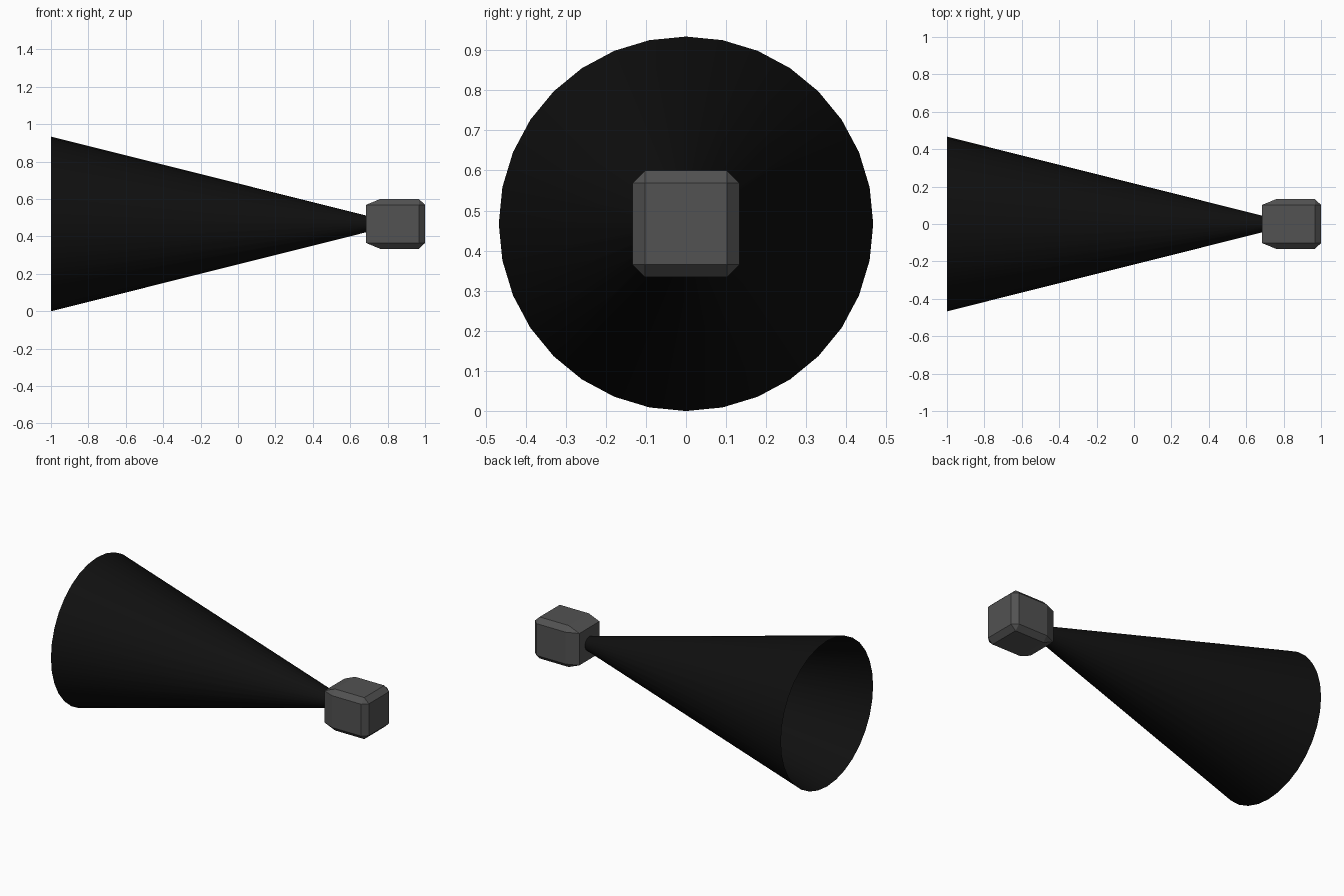
import bpy, bmesh
from math import pi
from mathutils import Matrix

if "Cube" in bpy.data.objects:
    bpy.data.objects.remove(bpy.data.objects["Cube"])

CZ = 0.467  # height of the common axis


def finish(bm, name, grey):
    bmesh.ops.recalc_face_normals(bm, faces=bm.faces)
    me = bpy.data.meshes.new(name)
    bm.to_mesh(me)
    bm.free()
    ob = bpy.data.objects.new(name, me)
    bpy.context.collection.objects.link(ob)
    mat = bpy.data.materials.new(name + "_paint")
    mat.diffuse_color = (grey, grey, grey, 1)
    mat.use_nodes = True
    mat.node_tree.nodes["Principled BSDF"].inputs["Base Color"].default_value = mat.diffuse_color
    me.materials.append(mat)
    return ob


# open flared cone, wide end at -x
bm = bmesh.new()
x0, x1 = -1.0, 0.70
bmesh.ops.create_cone(
    bm, cap_ends=False, segments=32, radius1=0.467, radius2=0.041, depth=x1 - x0,
    matrix=Matrix.Translation(((x0 + x1) / 2, 0, CZ)) @ Matrix.Rotation(pi / 2, 4, 'Y'))
for f in bm.faces:
    f.smooth = True
finish(bm, "cone", 0.005)

# chamfered block at the narrow end, with a longer chamfer towards the cone
bm = bmesh.new()
half, b = 0.133, 0.031
bmesh.ops.create_cube(bm, size=2 * half)
bmesh.ops.bevel(bm, geom=bm.edges[:], offset=b, segments=1, affect='EDGES')
for v in bm.verts:
    inner = abs(v.co.x) < half - b / 2
    if v.co.x < 0:
        v.co.x = 0.76 if inner else 0.685
    else:
        v.co.x = 0.967 if inner else 1.0
    v.co.z += CZ
finish(bm, "end_block", 0.085)
